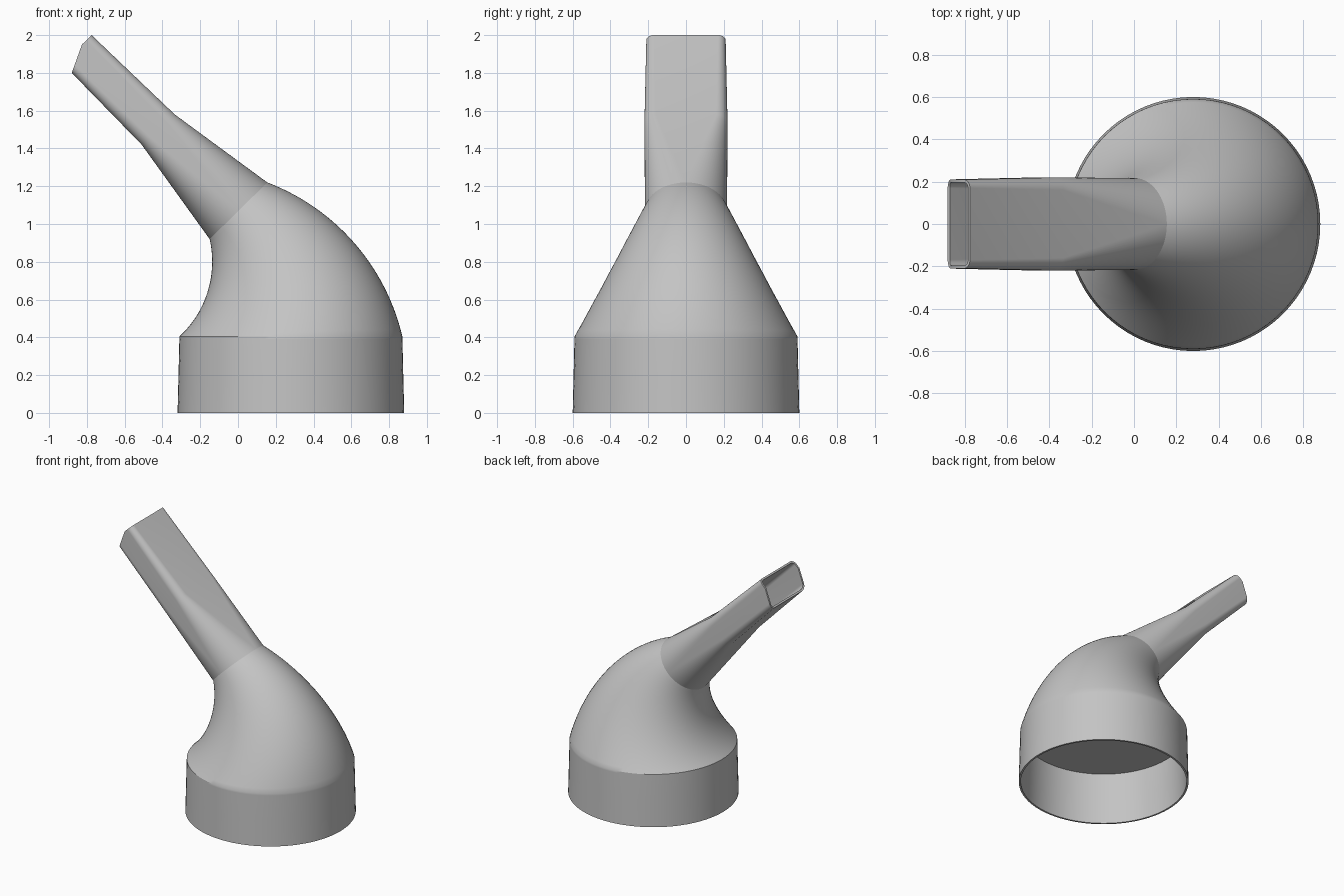
import bpy, bmesh, math
from mathutils import Vector

cube = bpy.data.objects.get("Cube")
if cube:
    bpy.data.objects.remove(cube, do_unlink=True)

GREY = (0.55, 0.55, 0.55, 1)
mat = bpy.data.materials.new("plain_grey")
mat.use_nodes = True
mat.diffuse_color = GREY
mat.node_tree.nodes["Principled BSDF"].inputs["Base Color"].default_value = GREY

STEPS = 20   # segments per quarter of a cross-section
WALL = 0.014


def section(outer, inner, half_width, radius=None):
    """Ring between two (x, z) points: an ellipse, or a rounded box if radius is given."""
    a, b = Vector((outer[0], 0, outer[1])), Vector((inner[0], 0, inner[1]))
    centre, v, u = (a + b) / 2, (a - b).normalized(), Vector((0, 1, 0))
    half_height = (a - b).length / 2
    rv, ru = (radius, radius) if radius else (half_height, half_width)
    ring = []
    for q, (sv, su) in enumerate([(1, 1), (-1, 1), (-1, -1), (1, -1)]):
        for j in range(STEPS + 1):
            t = (q + j / STEPS) * math.pi / 2
            ring.append(centre + v * (sv * (half_height - rv) + rv * math.cos(t))
                        + u * (su * (half_width - ru) + ru * math.sin(t)))
    return ring


def loft(name, rings, cut=None):
    """Skin the rings into a thin-walled open tube."""
    bm = bmesh.new()
    rows = [[bm.verts.new(p) for p in ring] for ring in rings]
    n = len(rows[0])
    for low, high in zip(rows, rows[1:]):
        for i in range(n):
            k = (i + 1) % n
            bm.faces.new((low[i], low[k], high[k], high[i]))
    bmesh.ops.remove_doubles(bm, verts=bm.verts[:], dist=0.0001)
    if cut:
        bmesh.ops.bisect_plane(bm, geom=bm.verts[:] + bm.edges[:] + bm.faces[:],
                               plane_co=cut[0], plane_no=cut[1], clear_outer=True)
    mesh = bpy.data.meshes.new(name)
    bm.to_mesh(mesh)
    bm.free()
    mesh.materials.append(mat)
    obj = bpy.data.objects.new(name, mesh)
    bpy.context.collection.objects.link(obj)
    bpy.ops.object.select_all(action="DESELECT")
    obj.select_set(True)
    bpy.context.view_layer.objects.active = obj
    solid = obj.modifiers.new("wall", "SOLIDIFY")
    solid.thickness, solid.offset = WALL, -1
    bpy.ops.object.modifier_apply(modifier=solid.name)
    bpy.ops.object.shade_smooth_by_angle(angle=math.radians(30))
    return obj


def arc(start, end, half_angle, t):
    """Point at t on a circular arc that bulges to the right of start-end."""
    a, b = Vector(start), Vector(end)
    chord = b - a
    side = Vector((chord.y, -chord.x)).normalized()
    radius = chord.length / 2 / math.sin(half_angle)
    angle = (2 * t - 1) * half_angle
    return ((a + b) / 2 + chord.normalized() * radius * math.sin(angle)
            + side * radius * (math.cos(angle) - math.cos(half_angle)))


# Straight collar, slightly tapered, running into the bent hood
CX, TOP = 0.28, 0.405
rings = [section((CX + r, z), (CX - r, z), r)
         for z, r in [(0, 0.6), (0.2, 0.595), (TOP - 0.015, 0.5905)]]
neck_outer, neck_inner, neck_r = (0.155, 1.22), (-0.15, 0.92), 0.217
BENDS = 28
for s in range(BENDS + 1):
    t = s / BENDS
    outer = arc((CX + 0.59, TOP), neck_outer, math.radians(28), t)
    inner = arc((CX - 0.59, TOP), neck_inner, math.radians(30), t)
    height = ((outer.y + inner.y) / 2 - TOP) / (1.07 - TOP)
    rings.append(section(outer, inner, 0.59 + (neck_r - 0.59) * height))
loft("collar_and_hood", rings)

# Spout: round at the neck, flattening to a rounded box, tip trimmed underneath
loft("spout", [section(neck_outer, neck_inner, neck_r),
               section((-0.335, 1.58), (-0.51, 1.42), 0.22, 0.06),
               section((-0.775, 2.0), (-0.929, 1.85), 0.21, 0.04)],
     cut=((-0.83, 0, 1.94), (-0.94, 0, 0.336)))

# Flat plate closing the top of the collar inside
bpy.ops.mesh.primitive_cylinder_add(vertices=4 * STEPS, radius=0.582, depth=0.008,
                                    location=(CX, 0, TOP - 0.006))
plate = bpy.context.object
plate.name = "inner_plate"
plate.data.materials.append(mat)
